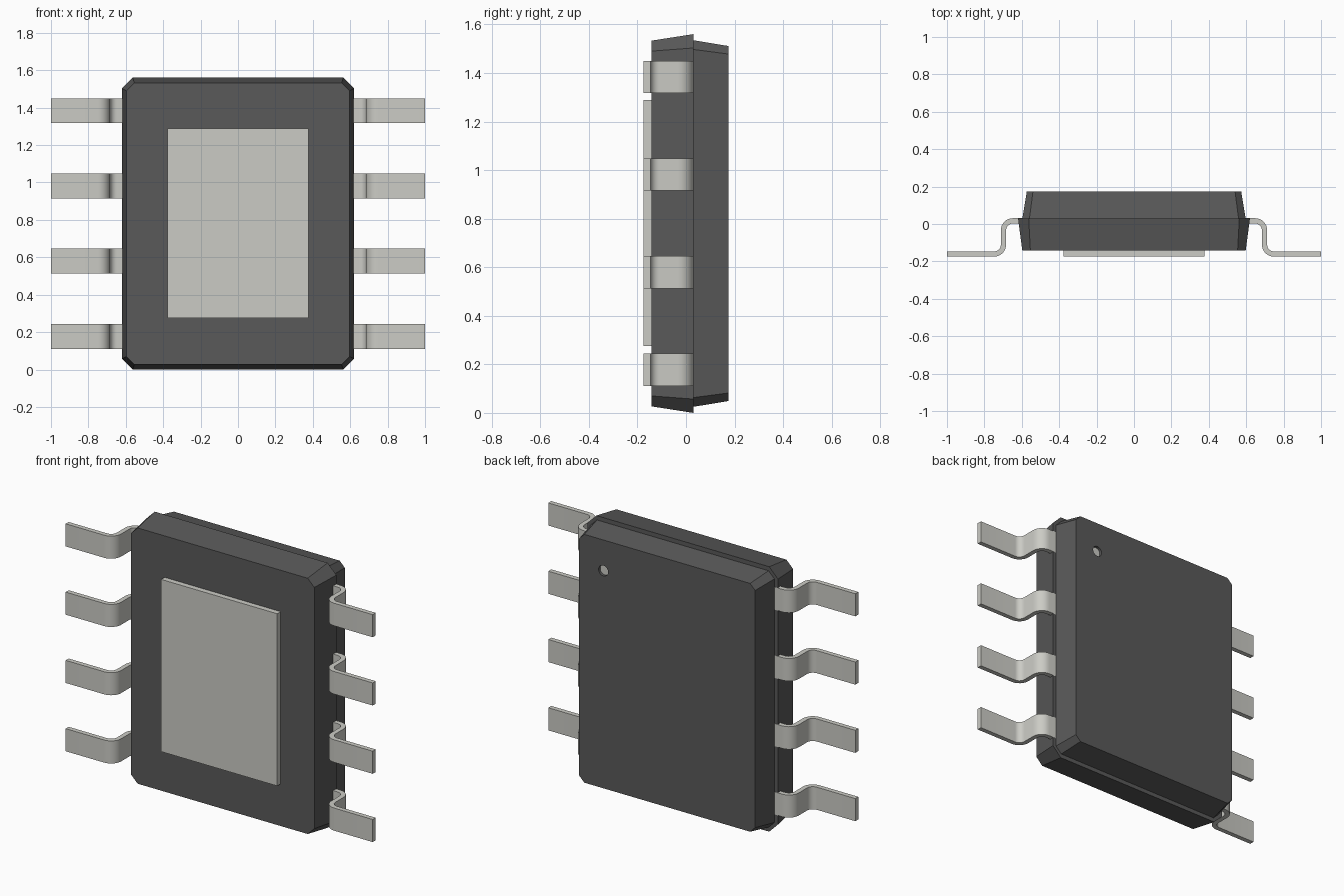
import bpy, bmesh
from math import sin, cos, radians

if "Cube" in bpy.data.objects:
    bpy.data.objects.remove(bpy.data.objects["Cube"])

def material(name, rgb):
    m = bpy.data.materials.new(name)
    m.diffuse_color = (*rgb, 1)
    m.use_nodes = True
    m.node_tree.nodes["Principled BSDF"].inputs["Base Color"].default_value = m.diffuse_color
    return m

DARK = material("dark_plastic", (0.1, 0.1, 0.1))
METAL = material("tin", (0.6, 0.6, 0.56))
MID_Z = 0.78

def finish(name, bm, mat):
    bmesh.ops.recalc_face_normals(bm, faces=bm.faces)
    me = bpy.data.meshes.new(name)
    bm.to_mesh(me)
    bm.free()
    me.materials.append(mat)
    ob = bpy.data.objects.new(name, me)
    bpy.context.collection.objects.link(ob)
    return ob

def chamfered_ring(bm, y, hx, hz, c):
    pts = [(hx, hz - c), (hx - c, hz), (c - hx, hz), (-hx, hz - c),
           (-hx, c - hz), (c - hx, -hz), (hx - c, -hz), (hx, c - hz)]
    return [bm.verts.new((x, y, MID_Z + z)) for x, z in pts]

def disc(name, x, z, y, r, depth, mat):
    bpy.ops.mesh.primitive_cylinder_add(vertices=32, radius=r, depth=depth,
                                        location=(x, y, z), rotation=(radians(90), 0, 0))
    ob = bpy.context.object
    ob.name = name
    ob.data.materials.append(mat)
    return ob

# Body: two tapered halves with a small step at the parting line
bm = bmesh.new()
rings = [chamfered_ring(bm, *r) for r in (
    (-0.143, 0.597, 0.753, 0.043), (0.03, 0.62, 0.78, 0.057),
    (0.03, 0.597, 0.755, 0.038), (0.175, 0.573, 0.731, 0.033))]
for a, b in zip(rings, rings[1:]):
    for i in range(8):
        j = (i + 1) % 8
        bm.faces.new((a[i], a[j], b[j], b[i]))
bm.faces.new(rings[0])
bm.faces.new(rings[-1])
body = finish("body", bm, DARK)

# Pin one marker: shallow round recess with a pale floor
cutter = disc("marker_cutter", 0.416, 1.33, 0.175, 0.031, 0.036, DARK)
cutter.hide_render = True
cutter.hide_set(True)
cut = body.modifiers.new("marker_recess", 'BOOLEAN')
cut.object = cutter
cut.operation = 'DIFFERENCE'
cut.solver = 'EXACT'
disc("pin_one_marker", 0.416, 1.33, 0.157, 0.0305, 0.006, METAL)

# Thermal pad on the front
bpy.ops.mesh.primitive_cube_add(size=1, location=(0, -0.155, 0.782))
pad = bpy.context.object
pad.name = "thermal_pad"
pad.scale = (0.756, 0.04, 1.014)
pad.data.materials.append(METAL)

# Leads: one gull-wing strip, arrayed upward and mirrored
T, R, STEPS = 0.028, 0.065, 8
TOP, FOOT, OUT = 0.031, -0.175, 0.712

def arc(cx, cy, r, a0, a1):
    angles = [radians(a0 + (a1 - a0) * i / STEPS) for i in range(STEPS + 1)]
    return [(cx + r * cos(a), cy + r * sin(a)) for a in angles]

c1 = (OUT - R, TOP - R)
c2 = (OUT - T + R, FOOT + R)
upper = [(0.58, TOP)] + arc(*c1, R, 90, 0) + arc(*c2, R - T, 180, 270) + [(1, FOOT + T)]
lower = [(0.58, TOP - T)] + arc(*c1, R - T, 90, 0) + arc(*c2, R, 180, 270) + [(1, FOOT)]

bm = bmesh.new()
rows = [[bm.verts.new((x, y, z)) for (x, y), z in
         ((u, 0.111), (l, 0.111), (l, 0.244), (u, 0.244))]
        for u, l in zip(upper, lower)]
for a, b in zip(rows, rows[1:]):
    for i in range(4):
        j = (i + 1) % 4
        bm.faces.new((a[i], a[j], b[j], b[i]))
bm.faces.new(rows[0])
bm.faces.new(rows[-1])
leads = finish("leads", bm, METAL)
bpy.ops.object.select_all(action='DESELECT')
leads.select_set(True)
bpy.context.view_layer.objects.active = leads
bpy.ops.object.shade_smooth_by_angle(angle=radians(30))
arr = leads.modifiers.new("four_per_side", 'ARRAY')
arr.count = 4
arr.use_relative_offset = False
arr.use_constant_offset = True
arr.constant_offset_displace = (0, 0, 0.402)
mir = leads.modifiers.new("both_sides", 'MIRROR')
mir.use_axis = (True, False, False)
mir.use_mirror_merge = False
